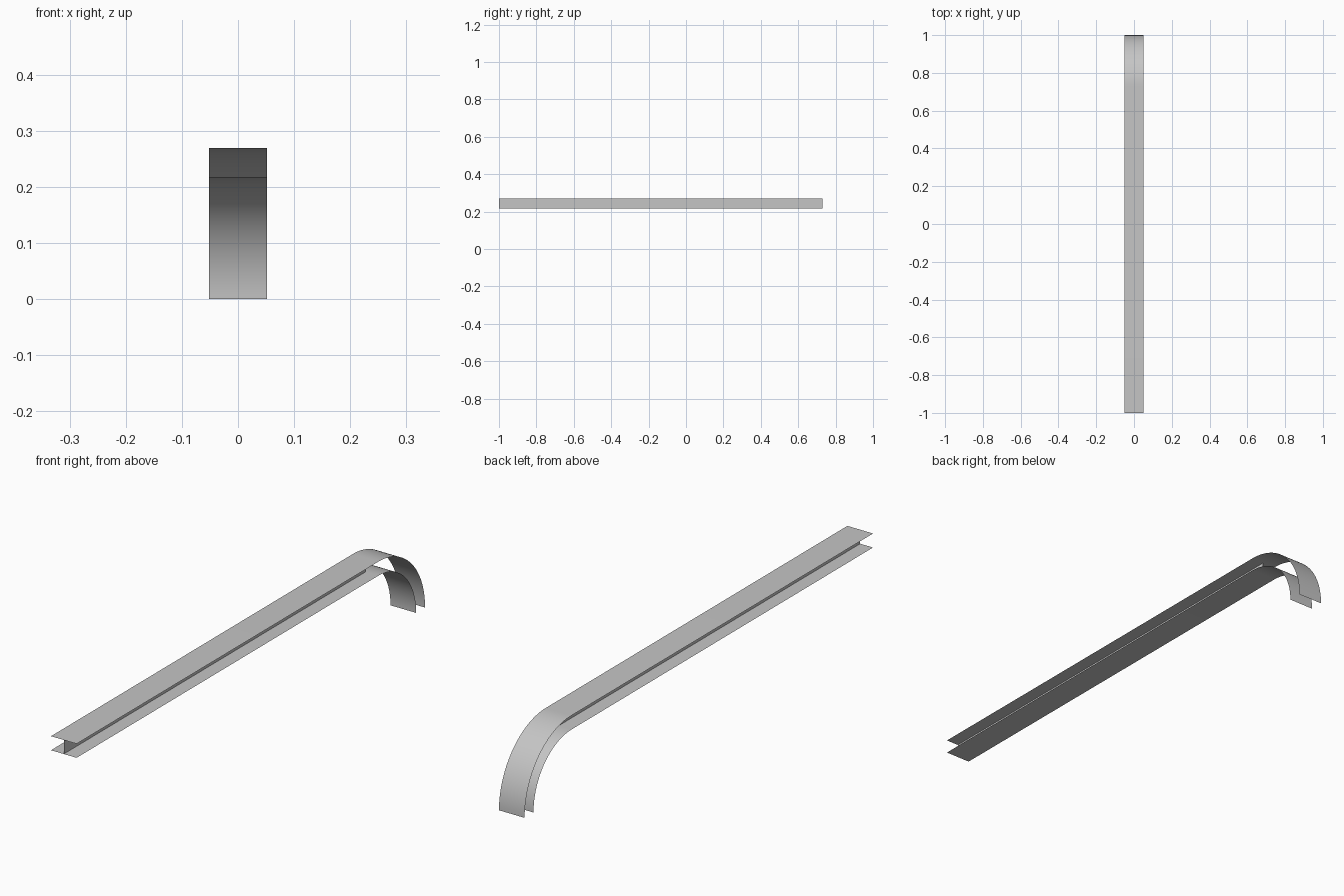
import bpy
import math

if "Cube" in bpy.data.objects:
    bpy.data.objects.remove(bpy.data.objects["Cube"], do_unlink=True)

HALF_WIDTH = 0.0515
FRONT, BEND = -1.0, 0.731     # straight run along y
TOP, BOTTOM = 0.269, 0.218    # flange heights, also their bend radii
STEPS = 32

steel = bpy.data.materials.new("light grey steel")
steel.use_nodes = True
colour = (0.56, 0.56, 0.56, 1)
steel.diffuse_color = colour
steel.node_tree.nodes["Principled BSDF"].inputs["Base Color"].default_value = colour


def add_sheet(name, verts, smooth=False):
    """Thin strip from consecutive pairs of points."""
    faces = [(i, i + 1, i + 3, i + 2) for i in range(0, len(verts) - 2, 2)]
    mesh = bpy.data.meshes.new(name)
    mesh.from_pydata(verts, [], faces)
    mesh.materials.append(steel)
    for poly in mesh.polygons:
        poly.use_smooth = smooth
    obj = bpy.data.objects.new(name, mesh)
    bpy.context.collection.objects.link(obj)
    return obj


def add_flange(name, radius):
    """Straight strip that curls down a quarter turn at the back."""
    path = [(FRONT, radius)]
    for i in range(STEPS + 1):
        a = math.pi / 2 * i / STEPS
        path.append((BEND + radius * math.sin(a), radius * math.cos(a)))
    verts = [(x, y, z) for y, z in path for x in (-HALF_WIDTH, HALF_WIDTH)]
    add_sheet(name, verts, smooth=True)


# Flanges
add_flange("top_flange", TOP)
add_flange("bottom_flange", BOTTOM)

# Upright web, straight run only
add_sheet("web", [(0, y, z) for y in (FRONT, BEND) for z in (BOTTOM, TOP)])
